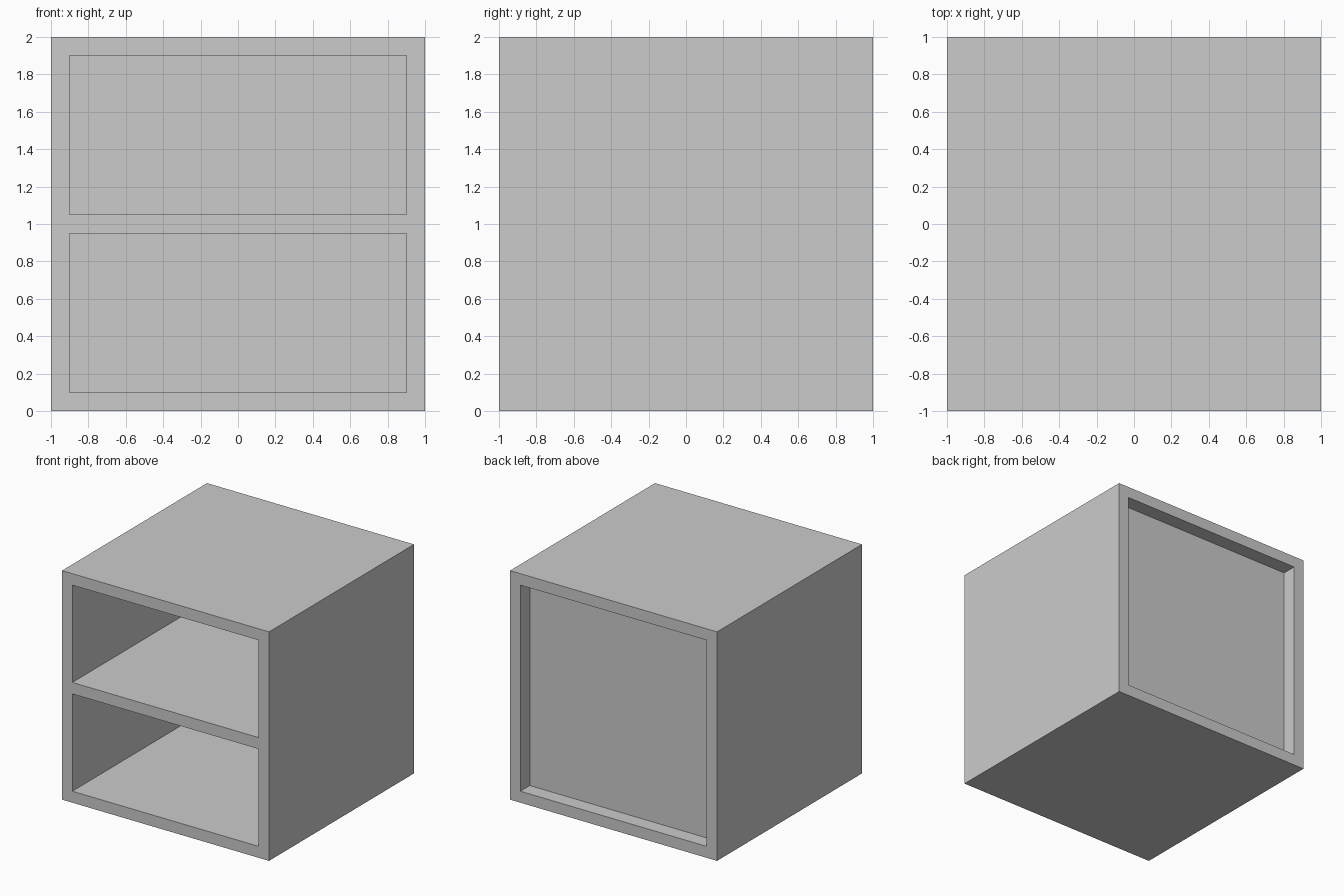
import bpy

if "Cube" in bpy.data.objects:
    bpy.data.objects.remove(bpy.data.objects["Cube"])


def box(name, x, y, z):
    """Axis-aligned box from (min, max) ranges."""
    ranges = (x, y, z)
    bpy.ops.mesh.primitive_cube_add(size=1, location=[(a + b) / 2 for a, b in ranges])
    ob = bpy.context.object
    ob.name = name
    ob.scale = [b - a for a, b in ranges]
    bpy.ops.object.transform_apply(location=True, rotation=False, scale=True)
    return ob


WALL = 0.1
INNER = (-1 + WALL, 1 - WALL)
PANEL_FRONT, PANEL_BACK = 0.82, 0.87

# Cabinet body, carved from one solid block
cabinet = box("cabinet", (-1, 1), (-1, 1), (0, 2))

# Two front compartments (leaving the shelf) and the shallow back recess
cutters = [
    box("lower_compartment", INNER, (-1.2, PANEL_FRONT), (0.1, 0.95)),
    box("upper_compartment", INNER, (-1.2, PANEL_FRONT), (1.05, 1.9)),
    box("back_recess", INNER, (PANEL_BACK, 1.2), (0.1, 1.9)),
]

bpy.context.view_layer.objects.active = cabinet
for cutter in cutters:
    cutter.hide_render = True
    mod = cabinet.modifiers.new(cutter.name, "BOOLEAN")
    mod.operation = "DIFFERENCE"
    mod.solver = "EXACT"
    mod.object = cutter
    bpy.ops.object.modifier_apply(modifier=mod.name)
    bpy.data.objects.remove(cutter, do_unlink=True)
